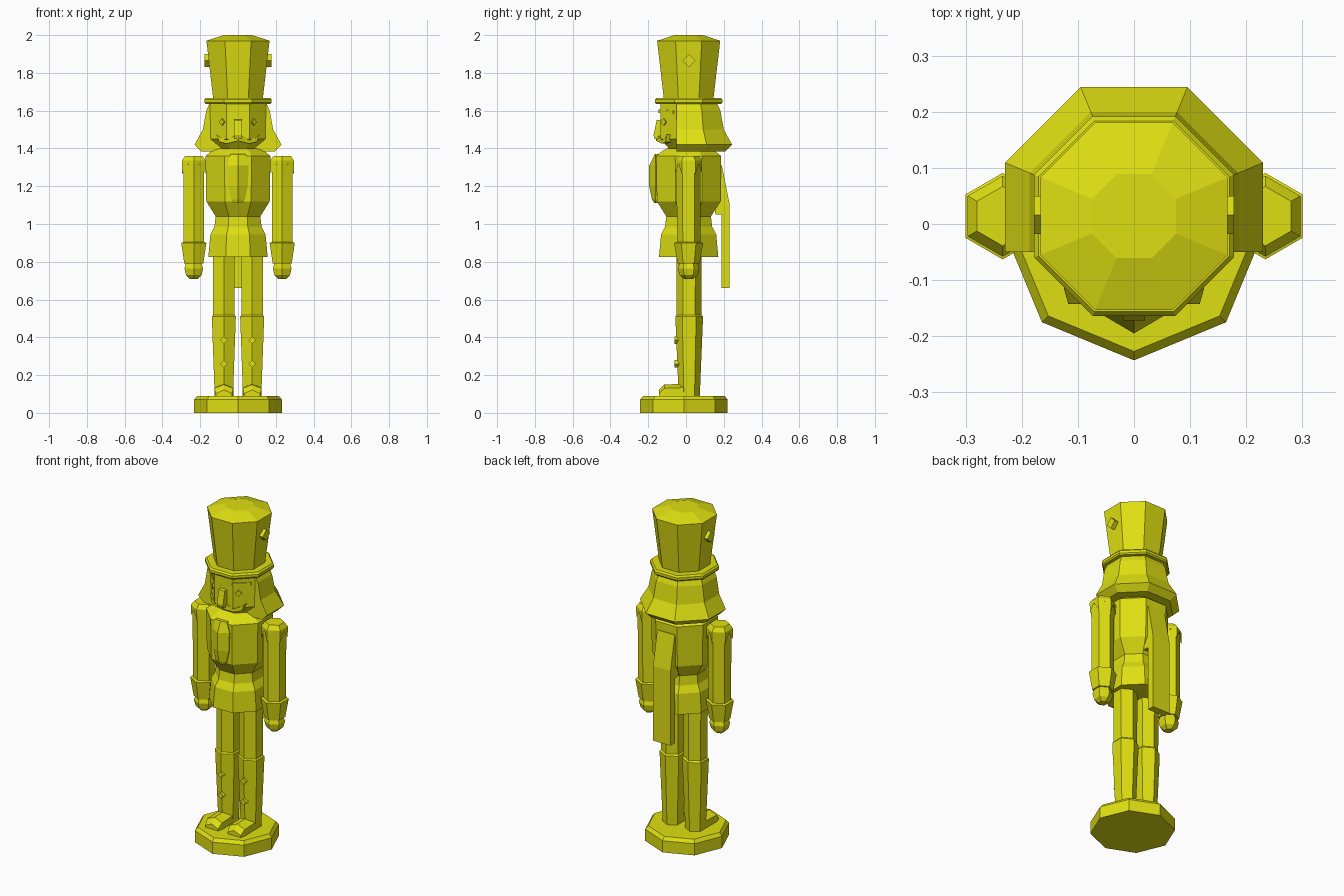
import bpy, bmesh, math
from mathutils import Vector

if "Cube" in bpy.data.objects:
    bpy.data.objects.remove(bpy.data.objects["Cube"])

mat = bpy.data.materials.new("painted_yellow")
mat.diffuse_color = (0.74, 0.74, 0.006, 1)
mat.use_nodes = True
mat.node_tree.nodes["Principled BSDF"].inputs["Base Color"].default_value = mat.diffuse_color
CY = 0.014   # y of the figure's axis


def finish(name, bm):
    bmesh.ops.recalc_face_normals(bm, faces=bm.faces[:])
    me = bpy.data.meshes.new(name)
    bm.to_mesh(me)
    bm.free()
    me.materials.append(mat)
    ob = bpy.data.objects.new(name, me)
    bpy.context.collection.objects.link(ob)
    return ob


def loft(bm, loops):
    """Skin equal-length loops of points and cap both ends."""
    rings = [[bm.verts.new(p) for p in lp] for lp in loops]
    n = len(rings[0])
    for a, b in zip(rings, rings[1:]):
        for i in range(n):
            bm.faces.new((a[i], a[(i + 1) % n], b[(i + 1) % n], b[i]))
    bm.faces.new(rings[0])
    bm.faces.new(rings[-1])


def turned(name, profile, sides=8, x=0.0, y=CY, flat=True, cut_y=None):
    """Turned part from (z, r); flat: r is to the front flat, else to a front corner."""
    k = 1 / math.cos(math.pi / sides) if flat else 1
    start = -math.pi / 2 + (math.pi / sides if flat else 0)
    ang = [start + 2 * math.pi * i / sides for i in range(sides)]
    bm = bmesh.new()
    loft(bm, [[(x + k * r * math.cos(t), y + k * r * math.sin(t), z) for t in ang]
              for z, r in profile])
    if cut_y is not None:
        g = bm.verts[:] + bm.edges[:] + bm.faces[:]
        bmesh.ops.bisect_plane(bm, geom=g, plane_co=(0, cut_y, 0),
                               plane_no=(0, -1, 0), clear_outer=True)
        bmesh.ops.holes_fill(bm, edges=[e for e in bm.edges if e.is_boundary])
    return finish(name, bm)


def side_prism(name, yz, x, w):
    """Side outline in (y, z), extruded to x - w .. x + w."""
    bm = bmesh.new()
    loft(bm, [[(x + d, p, q) for p, q in yz] for d in (-w, w)])
    return finish(name, bm)


def front_prism(name, xz, front, depth, s=1):
    """Front outline in (x, z), front(x) gives the y of its front surface."""
    bm = bmesh.new()
    loft(bm, [[(s * p, front(p) + d, q) for p, q in xz] for d in (0, depth)])
    return finish(name, bm)


def stud(name, pos, normal, r, depth):
    """Diamond stud with its face at pos, sunk inwards along the normal."""
    n = Vector(normal).normalized()
    side, c = n.cross(Vector((0, 0, 1))), Vector(pos)
    pts = [c + side * r, c + Vector((0, 0, r)), c - side * r, c - Vector((0, 0, r))]
    bm = bmesh.new()
    loft(bm, [pts, [p - n * depth for p in pts]])
    return finish(name, bm)


# Stand
turned("stand", [(0, 0.232), (0.07, 0.232), (0.09, 0.216)], y=-0.011, flat=False)

# Coat, head, hair and hat
turned("coat", [(0.825, 0.157), (0.945, 0.146), (0.985, 0.125), (1.04, 0.118),
                (1.12, 0.168), (1.36, 0.172), (1.39, 0.135), (1.40, 0.115)])
turned("head", [(1.37, 0.10), (1.40, 0.105), (1.45, 0.148), (1.64, 0.15)])
turned("hair", [(1.385, 0.195), (1.42, 0.23), (1.50, 0.186), (1.60, 0.168),
                (1.64, 0.15)], cut_y=-0.05)
turned("hat_brim", [(1.635, 0.172), (1.643, 0.178), (1.658, 0.178), (1.668, 0.17)])
turned("hat", [(1.66, 0.131), (1.97, 0.167), (2.0, 0.075)])

# Nose and beard
side_prism("nose", [(-0.11, 1.555), (-0.155, 1.55), (-0.172, 1.47),
                    (-0.165, 1.45), (-0.11, 1.45)], 0, 0.02)
bm = bmesh.new()
loft(bm, [[(-w, -0.13, z), (-w, -0.162, z), (0, y, z), (w, -0.162, z), (w, -0.13, z)]
          for z, w, y in [(1.37, 0.04, -0.165), (1.31, 0.056, -0.195),
                          (1.20, 0.052, -0.195), (1.13, 0.036, -0.18),
                          (1.11, 0.022, -0.167)]])
finish("beard", bm)

# Ribbon hanging down the back
side_prism("back_ribbon", [(0.15, 1.31), (0.19, 1.31), (0.23, 1.11), (0.23, 0.66),
                           (0.188, 0.66), (0.188, 1.05), (0.155, 1.05)], 0, 0.058)

for s, side in ((-1, "left"), (1, "right")):
    # Face details
    front_prism("moustache_" + side, [(0, 1.472), (0.05, 1.455), (0.09, 1.455),
                (0.115, 1.475), (0.10, 1.435), (0.06, 1.425), (0, 1.44)],
                lambda x: -0.158 + 0.5 * x, 0.05, s)
    front_prism("brow_" + side, [(0.06, 1.605), (0.135, 1.60), (0.135, 1.583), (0.06, 1.588)],
                lambda x: -0.145 + (x - 0.06), 0.03, s)
    stud("eye_" + side, (s * 0.087, -0.12, 1.54), (s, -1, 0), 0.019, 0.009)
    stud("cockade_" + side, (s * 0.178, 0.016, 1.865), (s, 0, 0), 0.034, 0.04)

    # Arm: sleeve, cuff, hand and shoulder cap
    ax = s * 0.234
    turned("sleeve_" + side, [(0.86, 0.062), (1.345, 0.064)], 6, ax, CY, False)
    turned("cuff_" + side, [(0.79, 0.058), (0.90, 0.077), (0.905, 0.06)], 6, ax, CY, False)
    turned("hand_" + side, [(0.71, 0.025), (0.73, 0.048), (0.765, 0.057), (0.80, 0.045)],
           6, ax, CY, False)
    turned("shoulder_cap_" + side, [(1.318, 0.072), (1.335, 0.072), (1.36, 0.053)],
           6, ax, CY, False)
    # Pointed fringe, with a tip at each corner of the sleeve
    bm = bmesh.new()
    rim = lambda a, r, z: Vector((ax + r * math.cos(a), CY + r * math.sin(a), z))
    for i in range(6):
        a = math.pi / 2 + i * math.pi / 3
        c = [rim(a + d * math.pi / 3, 0.072, 1.32) for d in (-1, 0, 1)]
        tip = bm.verts.new(rim(a, 0.071, 1.265))
        top = bm.verts.new(c[1])
        for j in (0, 2):
            bm.faces.new((tip, top, bm.verts.new((c[1] + c[j]) / 2)))
    finish("fringe_" + side, bm)

    # Leg, boot, foot and boot studs
    lx = s * 0.075
    turned("leg_" + side, [(0.50, 0.065), (0.86, 0.067)], 6, lx, CY + 0.002, False)
    turned("boot_" + side, [(0.09, 0.056), (0.50, 0.073), (0.51, 0.073), (0.52, 0.064)],
           6, lx, CY + 0.003, False)
    bm = bmesh.new()
    loft(bm, [[(lx - w, y, 0.085), (lx + w, y, 0.085), (lx + w, y, h - 0.02),
               (lx, y, h), (lx - w, y, h - 0.02)]
              for y, w, h in [(0.02, 0.048, 0.155), (-0.115, 0.05, 0.15),
                              (-0.143, 0.042, 0.122)]])
    finish("foot_" + side, bm)
    for z in (0.26, 0.385):
        stud("boot_stud_" + side, (lx, -0.06, z), (0, -1, 0), 0.02, 0.025)
